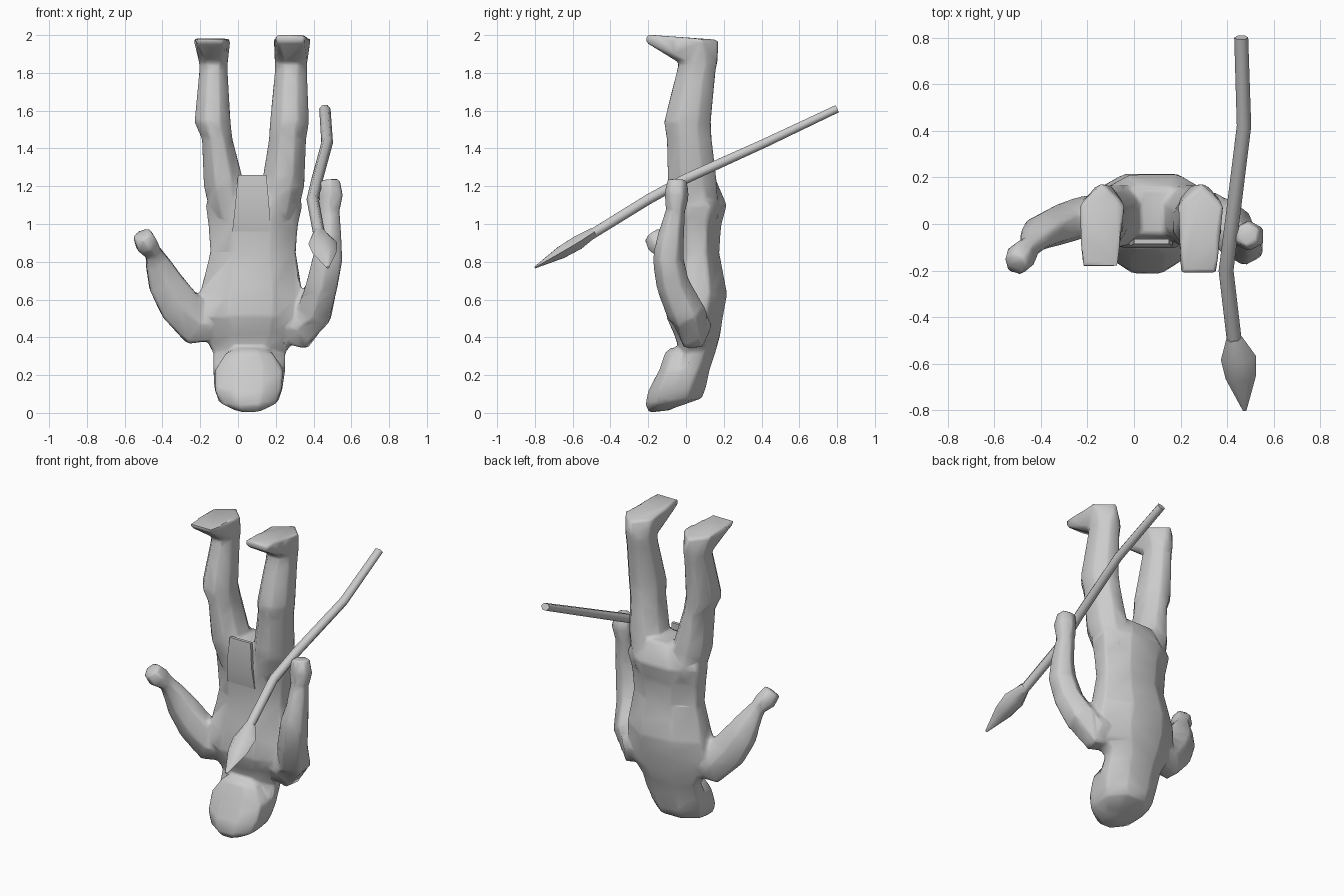
import bpy, bmesh, math
from mathutils import Vector

if "Cube" in bpy.data.objects:
    bpy.data.objects.remove(bpy.data.objects["Cube"])


def smooth(ob, angle):
    bpy.ops.object.select_all(action='DESELECT')
    ob.select_set(True)
    bpy.context.view_layer.objects.active = ob
    bpy.ops.object.shade_smooth_by_angle(angle=math.radians(angle))


def finish(name, bm, angle=75):
    bmesh.ops.recalc_face_normals(bm, faces=bm.faces)
    me = bpy.data.meshes.new(name)
    bm.to_mesh(me)
    bm.free()
    ob = bpy.data.objects.new(name, me)
    bpy.context.collection.objects.link(ob)
    smooth(ob, angle)
    return ob


def skin(name, rings, angle=75):
    """Bridge a list of equally long point rings and cap both ends."""
    bm = bmesh.new()
    vs = [[bm.verts.new(p) for p in r] for r in rings]
    n = len(vs[0])
    for a, b in zip(vs, vs[1:]):
        for i in range(n):
            j = (i + 1) % n
            bm.faces.new((a[i], a[j], b[j], b[i]))
    bm.faces.new(vs[0])
    bm.faces.new(vs[-1])
    return finish(name, bm, angle)


def section(x0, x1, y0, y1, z, slope=0, n=8):
    """Horizontal octagon filling the given extents, optionally tilted along y."""
    k = 1 / math.cos(math.pi / n)
    out = []
    for i in range(n):
        t = 2 * math.pi * (i + .5) / n
        x = (x0 + x1) / 2 + (x1 - x0) / 2 * math.cos(t) * k
        dy = (y1 - y0) / 2 * k * math.sin(t)
        out.append((x, (y0 + y1) / 2 + dy, z + slope * dy))
    return out


def tube(name, path, n=6, angle=75):
    """Tube along points (x, y, z, first radius, second radius)."""
    pts = [Vector(p[:3]) for p in path]
    rings = []
    for i, p in enumerate(path):
        t = (pts[min(i + 1, len(pts) - 1)] - pts[max(i - 1, 0)]).normalized()
        ref = Vector((0, 1, 0)) if name.endswith("arm") else Vector((1, 0, 0))
        u = (ref - t * ref.dot(t)).normalized()
        v = t.cross(u)
        rings.append([pts[i] + u * p[3] * math.cos(2 * math.pi * k / n)
                      + v * p[4] * math.sin(2 * math.pi * k / n) for k in range(n)])
    return skin(name, rings, angle)


# upside-down body: hood crown, neck, shoulders, waist, hips
body = skin("hooded_figure", [section(*r) for r in (
    (-.02, .13, -.18, -.04, .022, .16), (-.10, .21, -.19, .085, .06, .13),
    (-.125, .235, -.16, .105, .13, .05), (-.13, .25, -.08, .125, .23),
    (-.13, .25, -.03, .155, .32), (-.18, .32, -.06, .18, .41),
    (-.215, .345, -.105, .195, .51), (-.20, .34, -.09, .217, .63),
    (-.145, .305, -.06, .175, .85), (-.155, .315, -.07, .185, .99),
    (-.17, .34, -.08, .215, 1.1), (-.09, .25, -.05, .16, 1.23))])

# face and jaw jutting forward from the hood
parts = [skin("face", [section(*r) for r in (
    (0, .11, -.195, -.08, .008, .12), (-.09, .20, -.215, -.02, .05, .1),
    (-.12, .23, -.20, .0, .12, .05), (-.12, .24, -.14, .0, .23),
    (-.06, .18, -.11, .0, .32), (0, .12, -.08, .0, .345))])]

# legs and feet
for side, hip, knee, shin, ankle, sole, top in (
        ("left", (-.18, .035), (-.19, -.03), (-.23, -.04), (-.205, -.055), (-.235, -.04), 1.98),
        ("right", (.125, .35), (.165, .36), (.17, .375), (.195, .365), (.19, .385), 2.0)):
    root = (-.14, .05) if side == "left" else (.11, .31)
    parts.append(skin(side + "_leg", [section(*r) for r in (
        (*root, -.05, .17, 1.03), (*hip, -.095, .165, 1.2),
        (*knee, -.10, .135, 1.45), (*shin, -.115, .13, 1.54),
        (*ankle, -.05, .155, 1.80), (*ankle, -.03, .165, 1.88))]))
    bm = bmesh.new()
    a, b = sole
    m = (a + b) / 2
    toe = -.18 if side == "left" else -.21
    for p in section(*ankle, -.03, .165, 1.85):
        bm.verts.new(p)
    for x, y, z in ((m, .175, 1.975), (a, .08, 1.98), (b, .08, 1.98),
                    (a + .01, toe, top + .003), (b - .03, toe, top + .003),
                    (a + .015, toe, 1.96), (b - .035, toe, 1.96)):
        bm.verts.new((x, y, z))
    bmesh.ops.convex_hull(bm, input=bm.verts)
    parts.append(finish(side + "_foot", bm, 60))

# arms with fists
parts.append(tube("left_arm", [
    (-.08, .05, .47, .09, .09), (-.22, .03, .475, .09, .135),
    (-.31, .0, .57, .09, .125), (-.385, -.03, .69, .08, .105),
    (-.425, -.065, .79, .06, .075), (-.45, -.10, .85, .052, .05),
    (-.485, -.14, .895, .075, .067), (-.507, -.175, .945, .055, .055)]))
parts.append(tube("right_arm", [
    (.20, .05, .47, .09, .10), (.33, .04, .455, .10, .135),
    (.405, .0, .53, .105, .105), (.445, -.07, .68, .09, .095),
    (.475, -.095, .82, .085, .09), (.487, -.08, .94, .073, .068),
    (.485, -.055, 1.07, .054, .06), (.492, -.05, 1.15, .067, .073),
    (.485, -.045, 1.235, .055, .06)]))

# fuse the body into one continuous skin, soften the joins, return to low poly
bpy.ops.object.select_all(action='DESELECT')
for ob in parts + [body]:
    ob.select_set(True)
bpy.context.view_layer.objects.active = body
bpy.ops.object.join()
body.modifiers.clear()
fuse = body.modifiers.new("fuse", 'REMESH')
fuse.mode, fuse.voxel_size = 'VOXEL', .012
soften = body.modifiers.new("soften", 'SMOOTH')
soften.factor, soften.iterations = .5, 6
reduce = body.modifiers.new("reduce", 'DECIMATE')
reduce.ratio = .04
for m in ("fuse", "soften", "reduce"):
    bpy.ops.object.modifier_apply(modifier=m)
smooth(body, 60)

# loincloth flap standing up from the waist
skin("loincloth", [[(x0, y, z), (x1, y, z), (x1, y + .02, z), (x0, y + .02, z)]
                   for x0, x1, y, z in ((-.03, .17, -.07, .96), (-.015, .165, -.095, 1.1),
                                        (0, .15, -.085, 1.26))], 30)

# crooked spear shaft and flat leaf blade
tube("spear_shaft", [
    (.46, .80, 1.61, .03, .024), (.472, .42, 1.43, .031, .027),
    (.42, 0, 1.24, .031, .03), (.395, -.20, 1.13, .032, .031),
    (.435, -.54, .92, .032, .03)])
tube("spear_blade", [
    (.43, -.49, .955, .035, .03), (.448, -.575, .90, .076, .043),
    (.458, -.66, .85, .065, .038), (.475, -.80, .77, .008, .006)], 6, 50)
